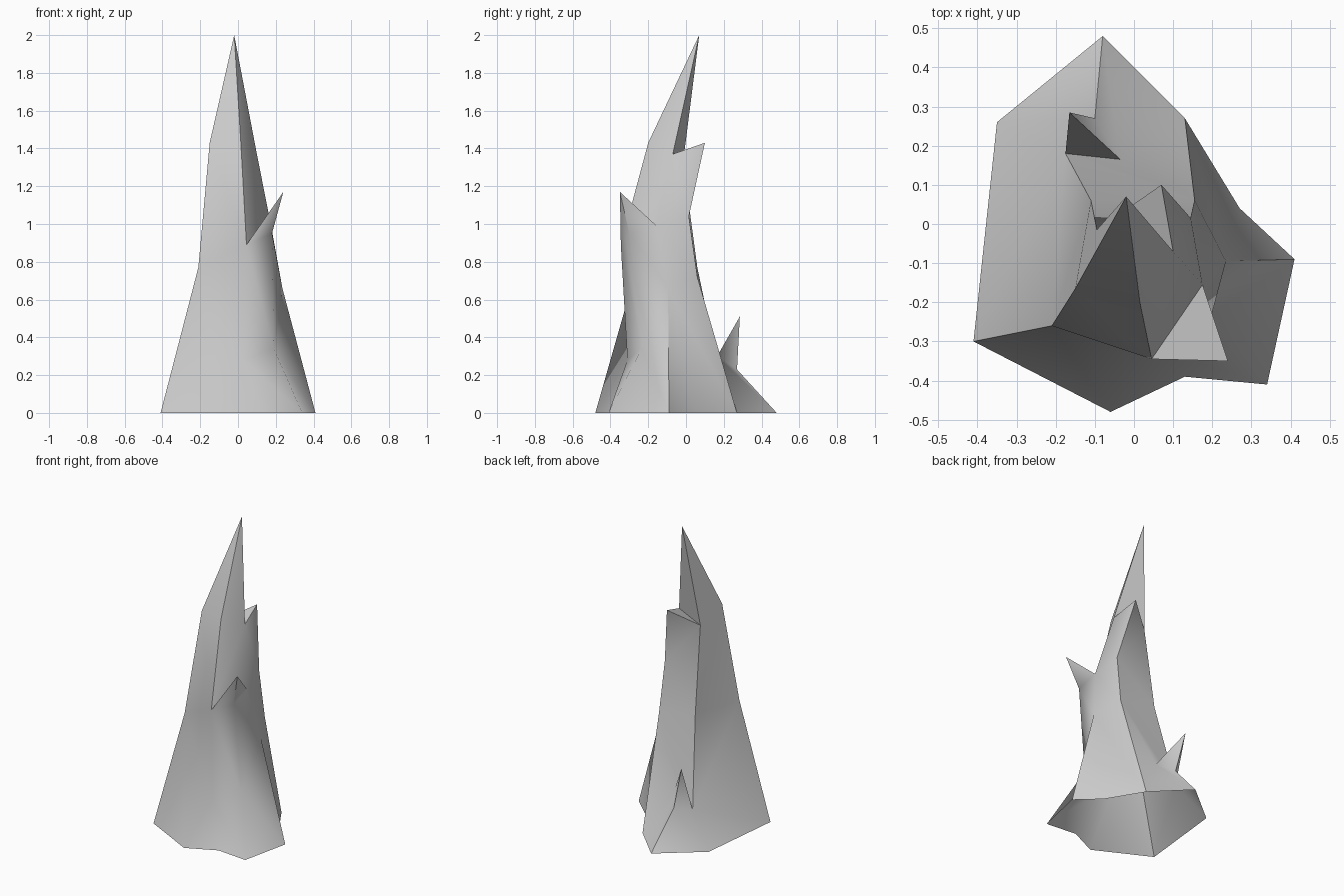
import bpy
import bmesh
from math import radians

cube = bpy.data.objects.get("Cube")
if cube:
    bpy.data.objects.remove(cube, do_unlink=True)

# Plain stone colour
stone = bpy.data.materials.new("grey_stone")
stone.use_nodes = True
shade = (0.6, 0.6, 0.6, 1)
stone.diffuse_color = shade
stone.node_tree.nodes["Principled BSDF"].inputs["Base Color"].default_value = shade

bm = bmesh.new()


def ridge(*points):
    """A chain of corners running from the ground upwards."""
    return [bm.verts.new(p) for p in points]


def face(*corners):
    """A face that ignores repeated corners."""
    unique = list(dict.fromkeys(corners))
    if len(unique) > 2:
        bm.faces.new(unique)


def stitch(first, second):
    """Skin the strip between two ridges of equal length."""
    pairs = list(zip(first, second))
    for (a, b), (c, d) in zip(pairs, pairs[1:]):
        face(a, b, d, c)


# Ridges around the rock, each from its foot to its tip
(peak,) = ridge((-.02, .07, 2))
left = ridge((-.41, -.3, 0), (-.21, -.26, .77), (-.15, -.165, 1.43)) + [peak]
rear_left = ridge((-.35, .26, 0), (-.175, .18, .2), (-.11, .06, .77), (-.095, -.015, 1.33))
low_spike = ridge((-.08, .48, 0), (-.1, .27, .23), (-.165, .285, .51))
rear_right = ridge((.13, .27, 0), (.155, .06, .72), (.145, .015, 1.04), (.07, .1, 1.43))
right = ridge((.41, -.09, 0), (.235, -.095, .66), (.175, -.155, .99), (.1, -.07, 1.37))
front_spike = ridge((.34, -.41, 0), (.19, -.235, .34), (.18, -.3, .95), (.24, -.35, 1.17))
front = ridge((-.06, -.48, 0), (.03, -.31, .28), (.045, -.345, .89), (.015, -.2, 1.43)) + [peak]

# Single corners: two hollows in the foot and the root of the low spike
side_hollow, front_hollow, spike_root = ridge((.27, .04, 0), (.13, -.39, 0), (-.035, .165, .3))

# Left flank
stitch(left, rear_left)

# Low rear spike and its ledge
stitch(rear_left[:2], low_spike[:2])
face(rear_left[1], low_spike[1], low_spike[2])
stitch(low_spike, [rear_right[0], spike_root, spike_root])
face(low_spike[2], spike_root, rear_left[1])

# Rear slab behind the low spike, with its ledge
slab_tip = rear_right[-1]
stitch(rear_left[1:] + [slab_tip], [spike_root] + rear_right[1:])
face(spike_root, rear_right[0], rear_right[1])
face(rear_left[-1], slab_tip, right[-1])

# Right flank
stitch(rear_right, [side_hollow] + right[1:])
face(side_hollow, right[0], right[1])

# Front spike and its ledge
stitch(right[:3] + [right[2]], front_spike)
stitch(front_spike, [front_hollow, front[1], front[2], front[2]])
face(front_hollow, front[0], front[1])
face(front[2], right[2], front_spike[-1])

# Front slab and the main spire
stitch(front, [left[0], left[1], left[1], left[2], peak])
stitch(front[2:], [right[2], right[3], peak])
face(peak, rear_left[-1], right[-1])

bmesh.ops.recalc_face_normals(bm, faces=bm.faces[:])
mesh = bpy.data.meshes.new("rock_spire")
bm.to_mesh(mesh)
bm.free()
mesh.materials.append(stone)

rock = bpy.data.objects.new("rock_spire", mesh)
bpy.context.collection.objects.link(rock)
bpy.context.view_layer.objects.active = rock
rock.select_set(True)
bpy.ops.object.shade_smooth_by_angle(angle=radians(62))
